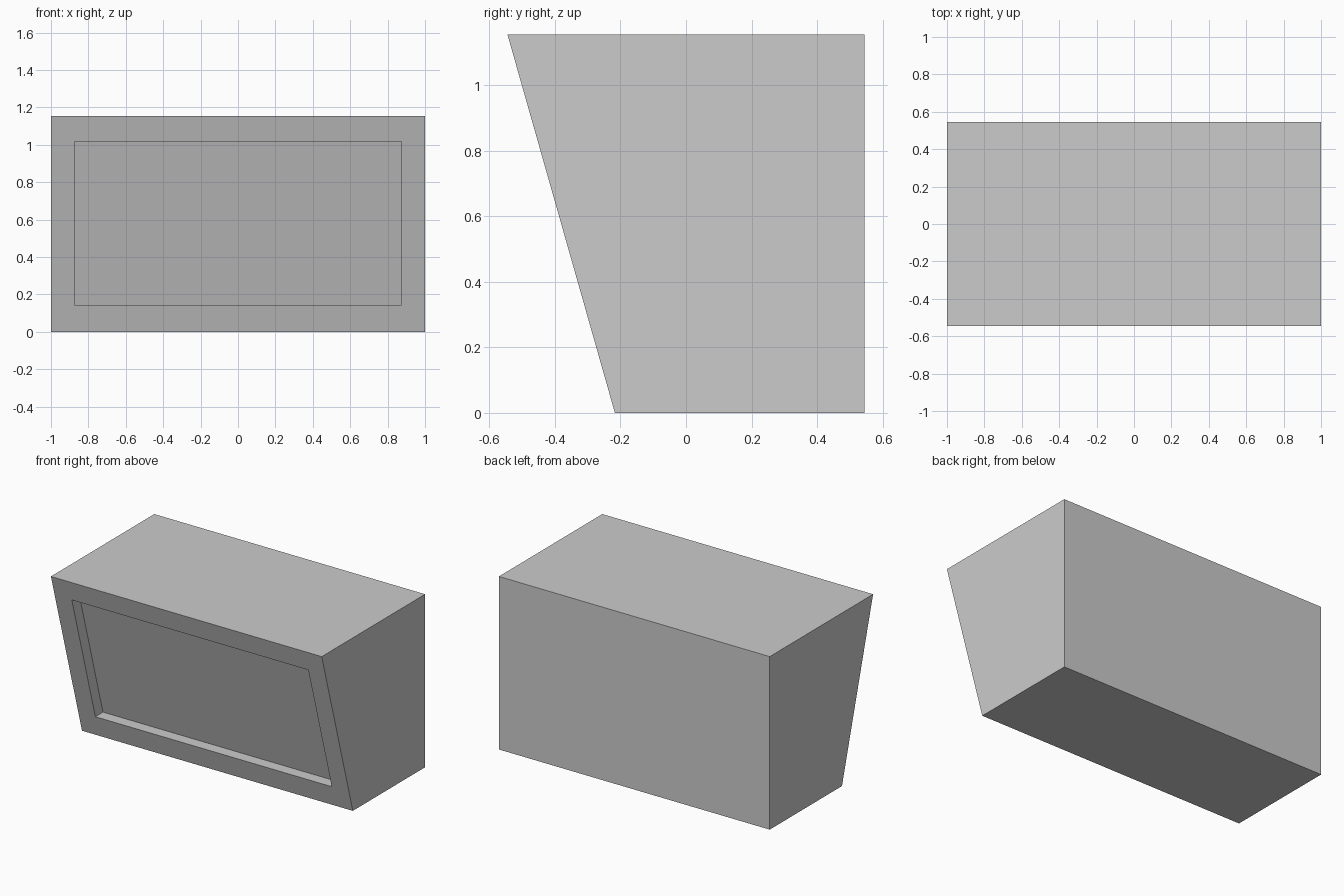
import bpy, bmesh

cube = bpy.data.objects.get("Cube")
if cube:
    bpy.data.objects.remove(cube, do_unlink=True)

HEIGHT, BACK = 1.155, 0.545
FRONT_LOW, FRONT_HIGH = -0.217, -0.545


def front_y(z):
    """Depth of the sloping front at height z."""
    return FRONT_LOW + (FRONT_HIGH - FRONT_LOW) * z / HEIGHT


grey = bpy.data.materials.new("plain grey")
grey.use_nodes = True
colour = (0.6, 0.6, 0.6, 1)
grey.diffuse_color = colour
grey.node_tree.nodes["Principled BSDF"].inputs["Base Color"].default_value = colour

# Cabinet body: a box with the front leaning out toward the top
bm = bmesh.new()
bmesh.ops.create_cube(bm, size=2)
for v in bm.verts:
    v.co.z = HEIGHT if v.co.z > 0 else 0
    v.co.y = BACK if v.co.y > 0 else front_y(v.co.z)
bm.normal_update()

# Front frame: inset the sloping face to the opening
front = min(bm.faces, key=lambda f: f.normal.y)
bmesh.ops.inset_individual(bm, faces=[front], thickness=0.1)
for v in front.verts:
    v.co.x = 0.873 if v.co.x > 0 else -0.873
    v.co.z = 1.017 if v.co.z > HEIGHT / 2 else 0.143
    v.co.y = front_y(v.co.z)

# Recessed panel: pushed straight back with level ledges
panel = bmesh.ops.extrude_discrete_faces(bm, faces=[front])["faces"][0]
bmesh.ops.translate(bm, verts=panel.verts, vec=(0, 0.08, 0))
bmesh.ops.recalc_face_normals(bm, faces=bm.faces)

mesh = bpy.data.meshes.new("cabinet")
bm.to_mesh(mesh)
bm.free()
mesh.materials.append(grey)
cabinet = bpy.data.objects.new("cabinet", mesh)
bpy.context.collection.objects.link(cabinet)
